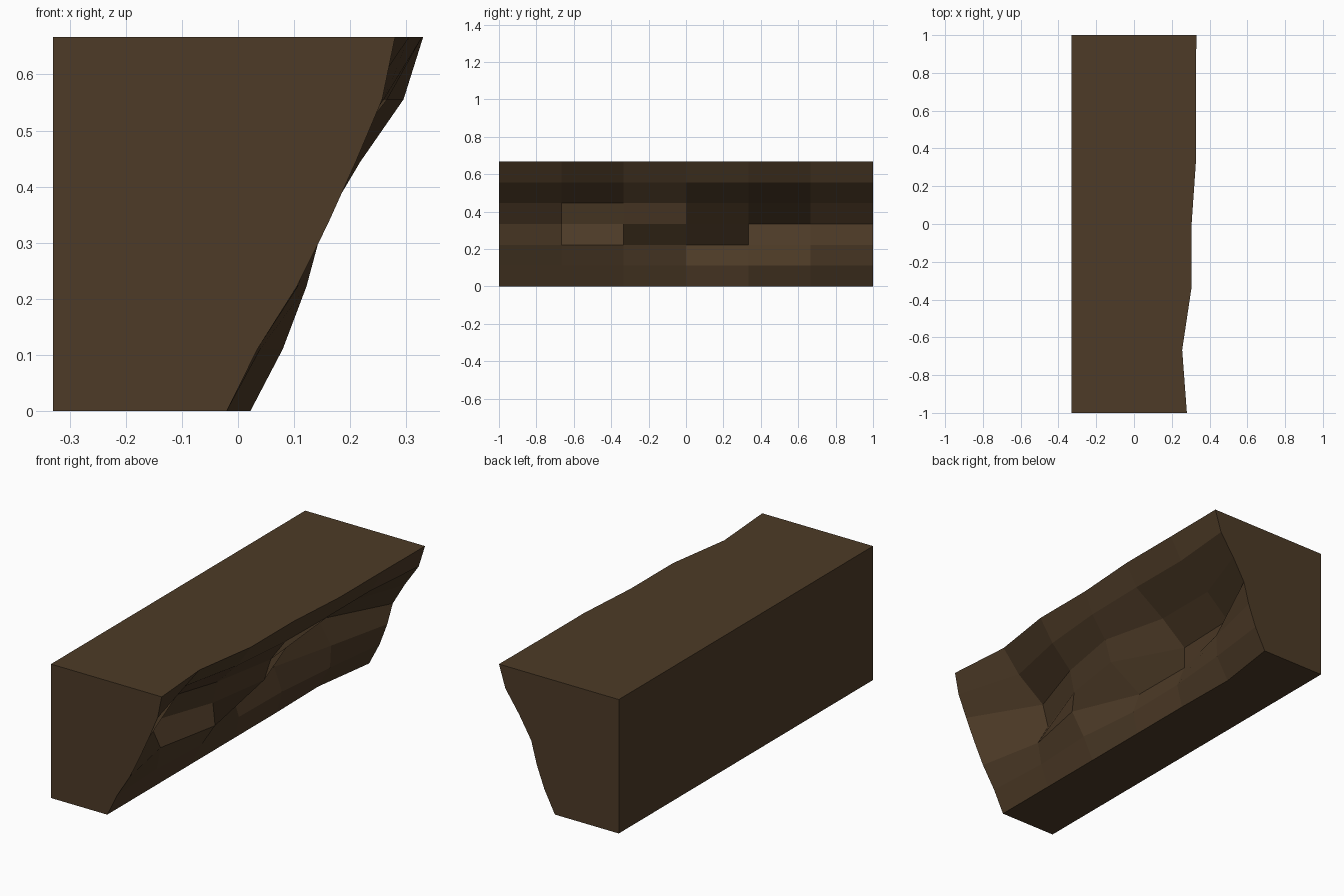
import bpy, bmesh

if "Cube" in bpy.data.objects:
    bpy.data.objects.remove(bpy.data.objects["Cube"])

# Depth (x) of the rough rock face: one row per height, one column per step along y
ROUGH = [
    [-0.02, -0.02, -0.02, -0.02, -0.02, -0.025, 0.022],
    [0.035, 0.02, 0.035, 0.005, 0.01, 0.04, 0.08],
    [0.105, 0.04, 0.107, -0.033, -0.035, 0.046, 0.122],
    [0.16, -0.022, 0.095, 0.145, -0.036, -0.025, 0.152],
    [0.21, 0.01, 0.12, 0.18, 0.10, 0.10, 0.218],
    [0.257, 0.16, 0.23, 0.26, 0.266, 0.265, 0.295],
    [0.28, 0.255, 0.305, 0.305, 0.328, 0.328, 0.33],
]
BACK = -0.33
N = 6
HEIGHT = 2 / 3

bm = bmesh.new()

# Rough face grid
grid = [[bm.verts.new((ROUGH[k][j], -1 + 2 * j / N, HEIGHT * k / N))
         for j in range(N + 1)] for k in range(N + 1)]
for k in range(N):
    for j in range(N):
        bm.faces.new((grid[k][j], grid[k][j + 1], grid[k + 1][j + 1], grid[k + 1][j]))

# Flat wall, top, bottom and ends
corner = {(y, z): bm.verts.new((BACK, y, z)) for y in (-1, 1) for z in (0, HEIGHT)}
c00, c01 = corner[-1, 0], corner[-1, HEIGHT]
c10, c11 = corner[1, 0], corner[1, HEIGHT]
bm.faces.new((c00, c01, c11, c10))
bm.faces.new([c11, c01] + grid[N])
bm.faces.new([c00, c10] + grid[0][::-1])
bm.faces.new([c01, c00] + [row[0] for row in grid])
bm.faces.new([c10, c11] + [row[N] for row in grid[::-1]])
bmesh.ops.recalc_face_normals(bm, faces=bm.faces[:])

mesh = bpy.data.meshes.new("rock_ledge")
bm.to_mesh(mesh)
bm.free()
rock = bpy.data.objects.new("rock_ledge", mesh)
bpy.context.collection.objects.link(rock)

# Brown stone
mat = bpy.data.materials.new("dark brown rock")
mat.diffuse_color = (0.074, 0.043, 0.020, 1)
mat.use_nodes = True
mat.node_tree.nodes["Principled BSDF"].inputs["Base Color"].default_value = mat.diffuse_color
mesh.materials.append(mat)
